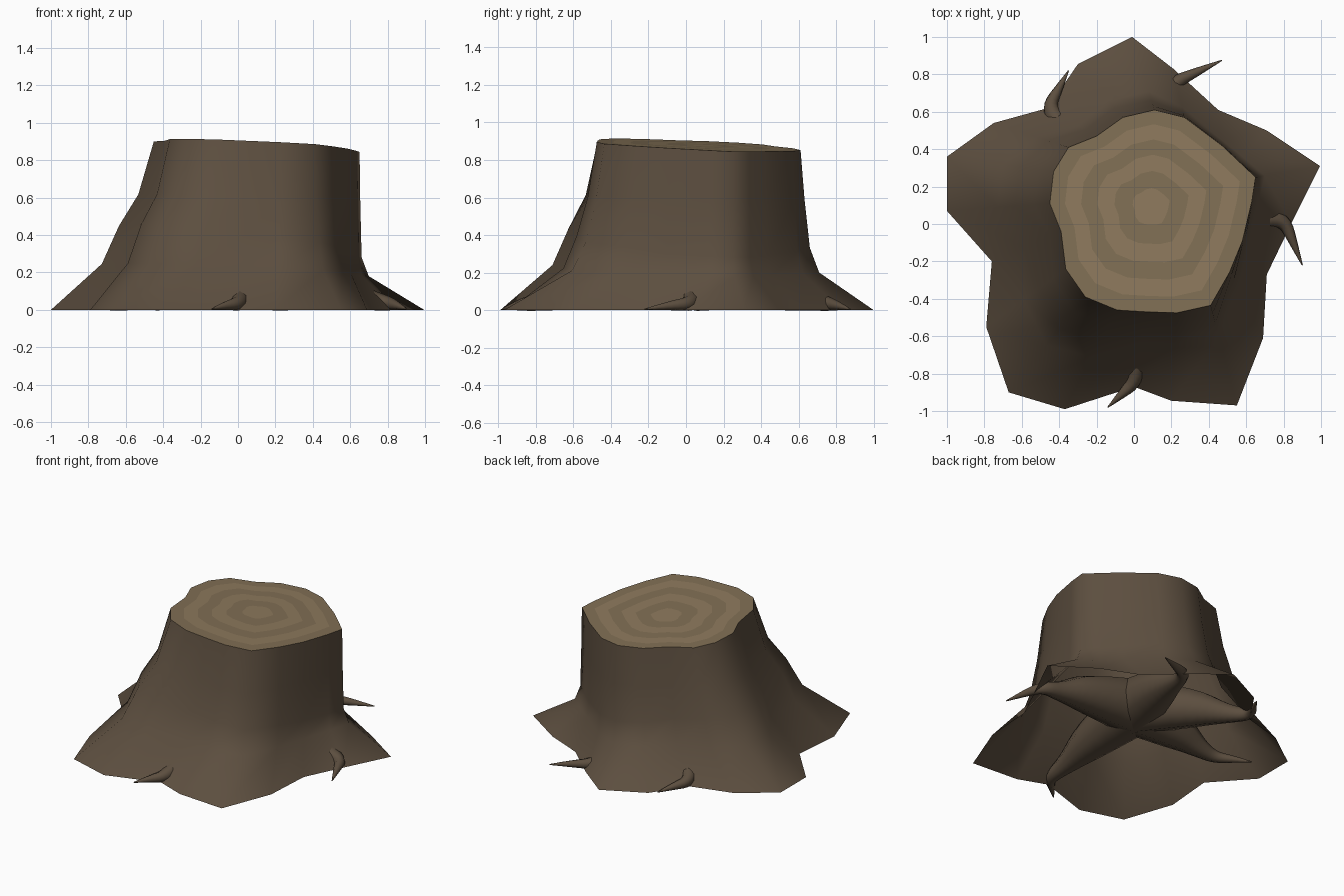
import bpy, bmesh
from math import atan2, cos, radians

if "Cube" in bpy.data.objects:
    bpy.data.objects.remove(bpy.data.objects["Cube"])

def material(name, rgb):
    m = bpy.data.materials.new(name)
    m.diffuse_color = (*rgb, 1)
    m.use_nodes = True
    m.node_tree.nodes["Principled BSDF"].inputs["Base Color"].default_value = m.diffuse_color
    return m

BARK = material("bark", (0.108, 0.077, 0.050))
LIGHT = material("light_wood", (0.27, 0.195, 0.11))
DARK = material("dark_wood", (0.22, 0.16, 0.09))

# Ground outline and matching cut outline, anticlockwise
BASE = [(.995, .31), (.71, .50), (.45, .61), (.21, .83), (-.01, 1), (-.30, .855), (-.46, .62),
        (-.75, .54), (-1, .36), (-1, .07), (-.76, -.20), (-.79, -.55), (-.67, -.90), (-.37, -.99),
        (0, -.87), (.20, -.945), (.55, -.97), (.69, -.61), (.71, -.27), (.84, 0)]
TOP = [(.65, .25), (.56, .335), (.47, .42), (.27, .57), (.11, .61), (-.06, .57), (-.20, .47),
       (-.35, .41), (-.43, .28), (-.45, .11), (-.39, -.04), (-.365, -.24), (-.26, -.39), (-.09, -.46),
       (.07, -.47), (.23, -.475), (.41, -.435), (.51, -.26), (.58, -.09), (.63, .12)]
N = len(BASE)

def cut_height(x, y):
    return .885 - .045 * x - .045 * y

def make_object(name, bm, mats, smooth=True):
    me = bpy.data.meshes.new(name)
    bm.to_mesh(me)
    bm.free()
    for m in mats:
        me.materials.append(m)
    ob = bpy.data.objects.new(name, me)
    bpy.context.collection.objects.link(ob)
    if smooth:
        bpy.ops.object.select_all(action='DESELECT')
        ob.select_set(True)
        bpy.context.view_layer.objects.active = ob
        bpy.ops.object.shade_smooth_by_angle(angle=radians(60))
    return ob

def bridge(bm, a, b, mat=0):
    for i in range(N):
        j = (i + 1) % N
        bm.faces.new((a[i], a[j], b[j], b[i])).material_index = mat

# Bark: flared shell; each level is (height, inset) for the gradual front left
# side and then for the abrupt back right side
LEVELS = [(0, 0, 0, 0), (.25, .47, .18, .86), (.46, .64, .28, .97), (.62, .84, .58, .99)]
bm = bmesh.new()
rings = [[] for _ in range(len(LEVELS) + 1)]
for (bx, by), (tx, ty) in zip(BASE, TOP):
    s = .5 + .5 * cos(atan2(by, bx) - radians(25))
    for ring, (z0, t0, z1, t1) in zip(rings, LEVELS):
        z, t = z0 + (z1 - z0) * s, t0 + (t1 - t0) * s
        ring.append(bm.verts.new((bx + (tx - bx) * t, by + (ty - by) * t, z)))
    rings[-1].append(bm.verts.new((tx, ty, cut_height(tx, ty))))
for a, b in zip(rings, rings[1:]):
    bridge(bm, a, b)
make_object("bark", bm, [BARK])

# Cut face: alternating growth rings around an off-centre heart
CX, CY = .09, .10
bm = bmesh.new()
rings = []
for f in (1, .85, .69, .53, .36, .18):
    pts = [(CX + (x - CX) * f, CY + (y - CY) * f) for x, y in TOP]
    rings.append([bm.verts.new((x, y, cut_height(x, y))) for x, y in pts])
for k, (a, b) in enumerate(zip(rings, rings[1:])):
    bridge(bm, a, b, k % 2)
bm.faces.new(rings[-1]).material_index = 1
make_object("cut_face", bm, [DARK, LIGHT], smooth=False)

# Roots: tapered, bent horns spreading from the middle under the flare
ROOTS = [((.80, .03), (.90, -.22)), ((.20, .75), (.47, .875)), ((-.46, .62), (-.35, .82)),
         ((.01, -.84), (-.14, -.98)), ((-.64, .05), (-.83, .20))]
for n, ((kx, ky), (tx, ty)) in enumerate(ROOTS):
    mx, my = (kx + tx) / 2, (ky + ty) / 2
    path = [(0, 0, .20, .19), (kx * .5, ky * .5, .145, .14), (kx * .8, ky * .8, .065, .065),
            (kx, ky, .035, .04), (mx, my, .024, .024), (tx, ty, .005, .003)]
    cu = bpy.data.curves.new(f"root_{n + 1}", 'CURVE')
    cu.dimensions = '3D'
    cu.bevel_depth = 1
    cu.bevel_resolution = 2
    cu.use_fill_caps = True
    sp = cu.splines.new('NURBS')
    sp.points.add(len(path) - 1)
    for p, (x, y, z, r) in zip(sp.points, path):
        p.co = (x, y, z, 1)
        p.radius = r
    sp.order_u = 3
    sp.use_endpoint_u = True
    sp.resolution_u = 4
    cu.materials.append(BARK)
    bpy.context.collection.objects.link(bpy.data.objects.new(f"root_{n + 1}", cu))
